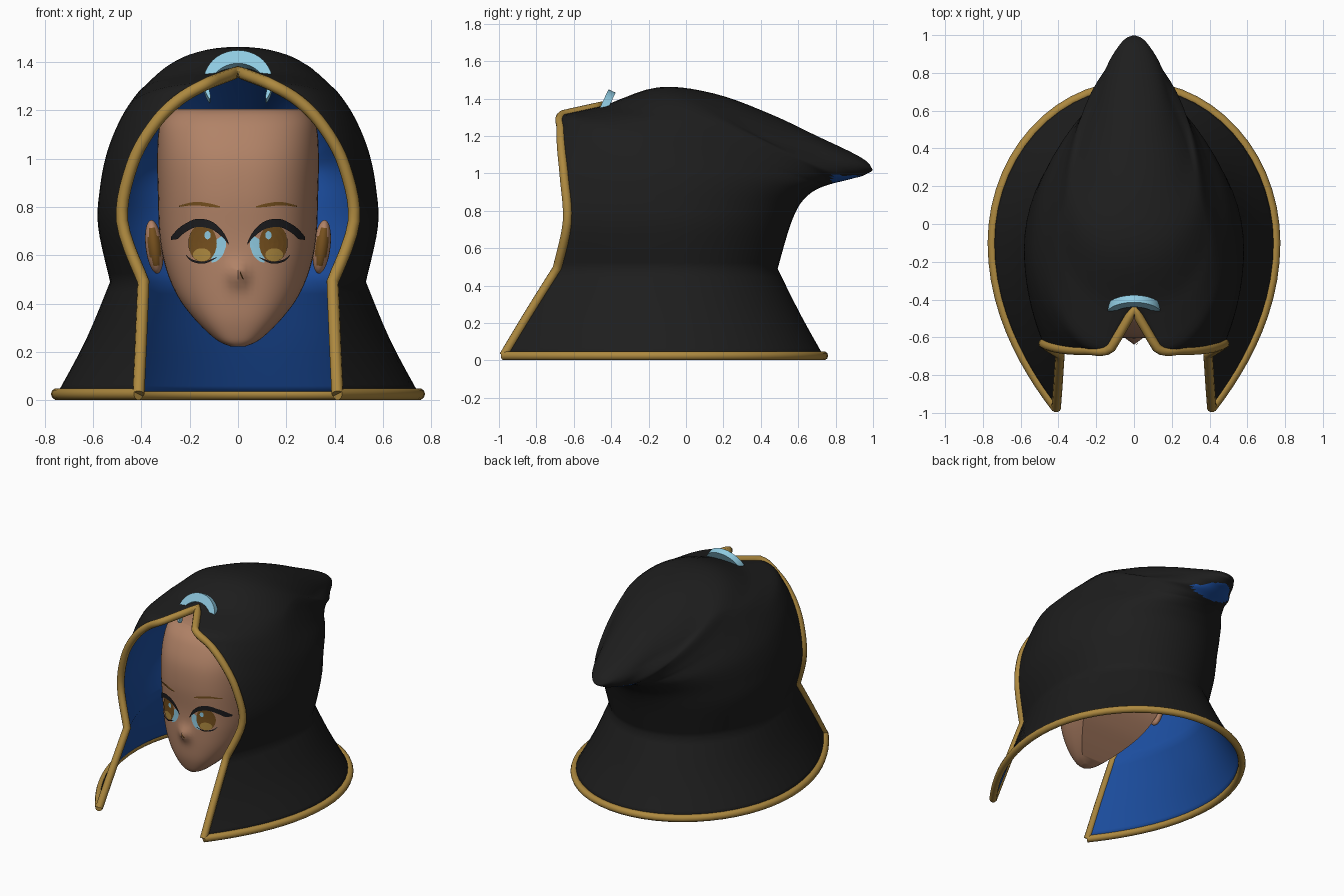
import bpy, bmesh, math
from mathutils import Vector, Matrix

if "Cube" in bpy.data.objects:
    bpy.data.objects.remove(bpy.data.objects["Cube"])


def material(name, r, g, b):
    m = bpy.data.materials.new(name)
    m.use_nodes = True
    m.diffuse_color = (r, g, b, 1)
    m.node_tree.nodes["Principled BSDF"].inputs["Base Color"].default_value = (r, g, b, 1)
    return m


BLACK = material("black cloth", .0125, .0125, .0125)
BLUE = material("blue lining", .012, .08, .37)
GOLD = material("gold trim", .42, .25, .05)
SKIN = material("skin", .44, .225, .135)
PALE = material("pale blue", .28, .6, .76)
BROWN = material("eye brown", .18, .08, .013)
LASH = material("lash black", .012, .012, .014)


def finish(name, bm, mats, smooth=True):
    mesh = bpy.data.meshes.new(name)
    bm.to_mesh(mesh)
    bm.free()
    ob = bpy.data.objects.new(name, mesh)
    bpy.context.scene.collection.objects.link(ob)
    for m in mats:
        mesh.materials.append(m)
    if smooth:
        bpy.ops.object.select_all(action='DESELECT')
        ob.select_set(True)
        bpy.context.view_layer.objects.active = ob
        bpy.ops.object.shade_smooth_by_angle(angle=math.radians(45))
    return ob


def lerp(a, b, t):
    return [p + (q - p) * t for p, q in zip(a, b)]


def spline(rows, steps):
    """Smooth interpolation through rows of numbers."""
    out = []
    for i in range(len(rows) - 1):
        a, b, c, d = (rows[max(i - 1, 0)], rows[i], rows[i + 1], rows[min(i + 2, len(rows) - 1)])
        for s in range(steps):
            t = s / steps
            out.append([q + .5 * t * (r - p + t * (2 * p - 5 * q + 4 * r - e + t * (3 * (q - r) + e - p)))
                        for p, q, r, e in zip(a, b, c, d)])
    return out + [list(rows[-1])]


def loft(bm, rings, close=False):
    vs = [[bm.verts.new(p) for p in ring] for ring in rings]
    n = len(rings[0])
    for lo, hi in zip(vs, vs[1:]):
        for j in range(n if close else n - 1):
            k = (j + 1) % n
            bm.faces.new((lo[j], lo[k], hi[k], hi[j]))
    return vs


# Hood: rings that tilt from the hem up to the drooping tip
# front x, y, z; side x, y, z; back y, z; fullness
skirt = [(.412, -.975, .025, .75, -.10, .025, .735, .025, 1),
         (.402, -.84, .25, .63, -.10, .25, .61, .25, 1),
         (.392, -.69, .49, .53, -.10, .49, .49, .49, 1)]
cowl = [skirt[-1],
        (.48, -.635, .74, .58, -.13, .72, .55, .70, 1),
        (.44, -.65, .97, .572, -.14, .88, .60, .82, .95),
        (.355, -.665, 1.13, .548, -.13, 1.0, .655, .885, .82),
        (.25, -.668, 1.24, .515, -.12, 1.09, .70, .915, .65),
        (.12, -.655, 1.315, .465, -.10, 1.19, .74, .932, .52),
        (0, -.45, 1.36, .40, 0, 1.28, .77, .942, .45),
        (0, -.15, 1.46, .345, .20, 1.28, .80, .950, .44),
        (0, .15, 1.427, .28, .45, 1.17, .85, .962, .44),
        (0, .45, 1.318, .195, .66, 1.12, .90, .975, .44),
        (0, .70, 1.20, .135, .83, 1.08, .94, .985, .45),
        (0, .88, 1.115, .085, .93, 1.055, .97, 1.0, .5),
        (0, .965, 1.065, .045, .98, 1.035, .99, 1.01, .5),
        (0, .995, 1.025, .01, .996, 1.022, .998, 1.018, .5)]
STEPS, NOTCH = 5, 5
rows = spline(skirt, 4)[:-1]
notch_start = len(rows) + NOTCH * STEPS
rows += spline(cowl, STEPS)
for s in range(STEPS + 1):  # straight edges on the notch over the brow
    rows[notch_start + s][:3] = lerp(cowl[NOTCH][:3], cowl[NOTCH + 1][:3], s / STEPS)


def hood_ring(row, half=28):
    fx, fy, fz, sx, sy, sz, by, bz, p = row
    fx = max(fx, 0)
    side = []
    for i in range(half + 1):
        t = math.pi * i / half
        c, s = math.cos(t), max(math.sin(t), 0)
        if i <= half / 2:
            side.append((fx + (sx - fx) * s ** (2 * p), sy + (fy - sy) * c, sz + (fz - sz) * c))
        else:
            side.append((sx * s ** min(1, 2 * p), sy - (by - sy) * c, sz - (bz - sz) * c))
    side[-1] = (0, by, bz)
    return side + [(-x, y, z) for x, y, z in side[-2::-1]]


rings = [hood_ring(r) for r in rows]
bm = bmesh.new()
vs = loft(bm, rings)
bmesh.ops.contextual_create(bm, geom=vs[-1])
bmesh.ops.remove_doubles(bm, verts=bm.verts, dist=.0008)
bm.normal_update()
for f in bm.faces:  # lining showing under the tip
    c = f.calc_center_median()
    if .78 < c.y < .95 and c.z < .99 and f.normal.z < -.2:
        f.material_index = 1
hood = finish("hood", bm, [BLACK, BLUE])
solid = hood.modifiers.new("lining", 'SOLIDIFY')
solid.thickness = .014
solid.offset = -1
solid.material_offset = 1
solid.material_offset_rim = 1


def tube(name, points, radius, mat):
    cu = bpy.data.curves.new(name, 'CURVE')
    cu.dimensions = '3D'
    cu.bevel_depth = radius
    cu.bevel_resolution = 3
    cu.use_fill_caps = True
    sp = cu.splines.new('POLY')
    sp.points.add(len(points) - 1)
    for p, co in zip(sp.points, points):
        p.co = (*co, 1)
    cu.materials.append(mat)
    bpy.context.scene.collection.objects.link(bpy.data.objects.new(name, cu))


# Gold piping round the face opening and the hem
rim = [r[0] for r in rings[:notch_start + STEPS + 1]]
tube("opening_trim", rim + [(-x, y, z) for x, y, z in rim[-2::-1]], .025, GOLD)
tube("hem_trim", rings[0], .025, GOLD)

# Head: height, half width, front y, cheek y, back y
head_rows = spline([(.222, .03, -.53, -.49, -.47), (.25, .09, -.555, -.46, -.43),
                    (.33, .175, -.58, -.40, -.33), (.43, .25, -.59, -.32, -.22),
                    (.55, .30, -.595, -.24, -.13), (.68, .325, -.595, -.20, -.10),
                    (.85, .332, -.605, -.20, -.08), (1.0, .335, -.59, -.20, -.08),
                    (1.12, .328, -.54, -.20, -.08), (1.18, .302, -.49, -.20, -.08),
                    (1.207, .262, -.44, -.20, -.08)], 6)


def face_y(row, x):
    z, w, front, cheek, _ = row
    k = max(1 - min(abs(x) / w, 1) ** 2.5, 0) ** .4
    nose = .045 * math.exp(-(x / .038) ** 2 - ((z - .52) / .05) ** 2)
    return cheek + (front - cheek) * k - nose


def on_face(x, z, lift):
    for a, b in zip(head_rows, head_rows[1:]):
        if a[0] <= z <= b[0]:
            return (x, face_y(lerp(a, b, (z - a[0]) / (b[0] - a[0])), x) - lift, z)


bm = bmesh.new()
head_rings = []
for r in head_rows:
    ring = []
    for i in range(49):
        c = math.cos(math.pi * i / 48)
        x = r[1] * math.copysign(abs(c) ** .8, c)
        ring.append((x, face_y(r, x), r[0]))
    head_rings.append(ring + [(-r[1], r[4], r[0]), (r[1], r[4], r[0])])
vs = loft(bm, head_rings, close=True)
bm.faces.new(vs[0])
bm.faces.new(vs[-1])
bmesh.ops.recalc_face_normals(bm, faces=bm.faces)
finish("head", bm, [SKIN])


# Painted face details as thin plates
def plate(name, grid, mat):
    bm = bmesh.new()
    loft(bm, grid)
    bmesh.ops.remove_doubles(bm, verts=bm.verts, dist=.00005)
    bm.normal_update()
    bmesh.ops.reverse_faces(bm, faces=[f for f in bm.faces if f.normal.y > 0])
    finish(name, bm, [mat], False)


def disc(name, x, z, rx, rz, lift, mat):
    angles = [math.tau * i / 24 for i in range(25)]
    plate(name, [[on_face(x + k * rx * math.cos(a), z + k * rz * math.sin(a), lift) for a in angles]
                 for k in (0, .35, .7, 1)], mat)


def stroke(name, points, side, lift, mat):
    pts = spline(points, 4)
    plate(name, [[on_face(side * x, z + k * w, lift) for x, z, w in pts] for k in (-.5, 0, .5)], mat)


for side, label in ((1, "left"), (-1, "right")):
    stroke(label + "_eye_white", [(.05, .65, .03), (.065, .638, .08), (.09, .62, .09),
                                  (.11, .61, .08)], side, .004, PALE)
    disc(label + "_iris", side * .147, .65, .059, .078, .006, BROWN)
    disc(label + "_iris_glow", side * .15, .602, .037, .027, .0075, GOLD)
    disc(label + "_eye_shine", side * .126, .683, .013, .017, .009, PALE)
    stroke(label + "_upper_lash", [(.04, .65, .01), (.065, .688, .026), (.11, .724, .033),
                                   (.17, .734, .034), (.22, .712, .036), (.25, .688, .04),
                                   (.278, .67, .012)], side, .0095, LASH)
    stroke(label + "_lower_lash", [(.09, .59, .004), (.14, .57, .009), (.19, .578, .009),
                                   (.215, .60, .004)], side, .0095, LASH)
    stroke(label + "_brow", [(.075, .80, .006), (.12, .808, .014), (.18, .814, .014),
                             (.245, .803, .005)], side, .006, BROWN)

    # Ears with a darker hollow
    bm = bmesh.new()
    bmesh.ops.create_uvsphere(bm, u_segments=24, v_segments=16, radius=1)
    for f in bm.faces:
        c = f.calc_center_median()
        f.material_index = int(c.y < -.2 and c.x * c.x + c.z * c.z < .5)
    bmesh.ops.transform(bm, verts=bm.verts, matrix=Matrix.Translation((side * .347, -.18, .635))
                        @ Matrix.Rotation(side * .12, 4, 'Y') @ Matrix.Diagonal((.036, .06, .112, 1)))
    finish(label + "_ear", bm, [SKIN, BROWN])
stroke("nose_mark", [(.008, .53, .008), (.014, .517, .014), (.022, .502, .006)], 1, .005, BROWN)

# Crescent ornament leaning back on the crown
bm = bmesh.new()
arcs = []
for cz, r, a0 in ((0, .143, -.62), (-.035, .118, -.4)):
    arcs.append([(r * math.cos(a), 0, cz + r * math.sin(a))
                 for a in (a0 + (math.pi - 2 * a0) * i / 32 for i in range(33))])
arcs[1][0], arcs[1][-1] = arcs[0][0], arcs[0][-1]
loft(bm, arcs)
back = bmesh.ops.extrude_face_region(bm, geom=bm.faces[:])
bmesh.ops.translate(bm, vec=(0, .042, 0), verts=[v for v in back["geom"] if isinstance(v, bmesh.types.BMVert)])
bmesh.ops.remove_doubles(bm, verts=bm.verts, dist=.0001)
bmesh.ops.recalc_face_normals(bm, faces=bm.faces)
bmesh.ops.transform(bm, verts=bm.verts, matrix=Matrix.Translation(Vector((0, -.475, 1.32)))
                    @ Matrix.Rotation(math.radians(-25), 4, 'X'))
finish("crescent_ornament", bm, [PALE])
